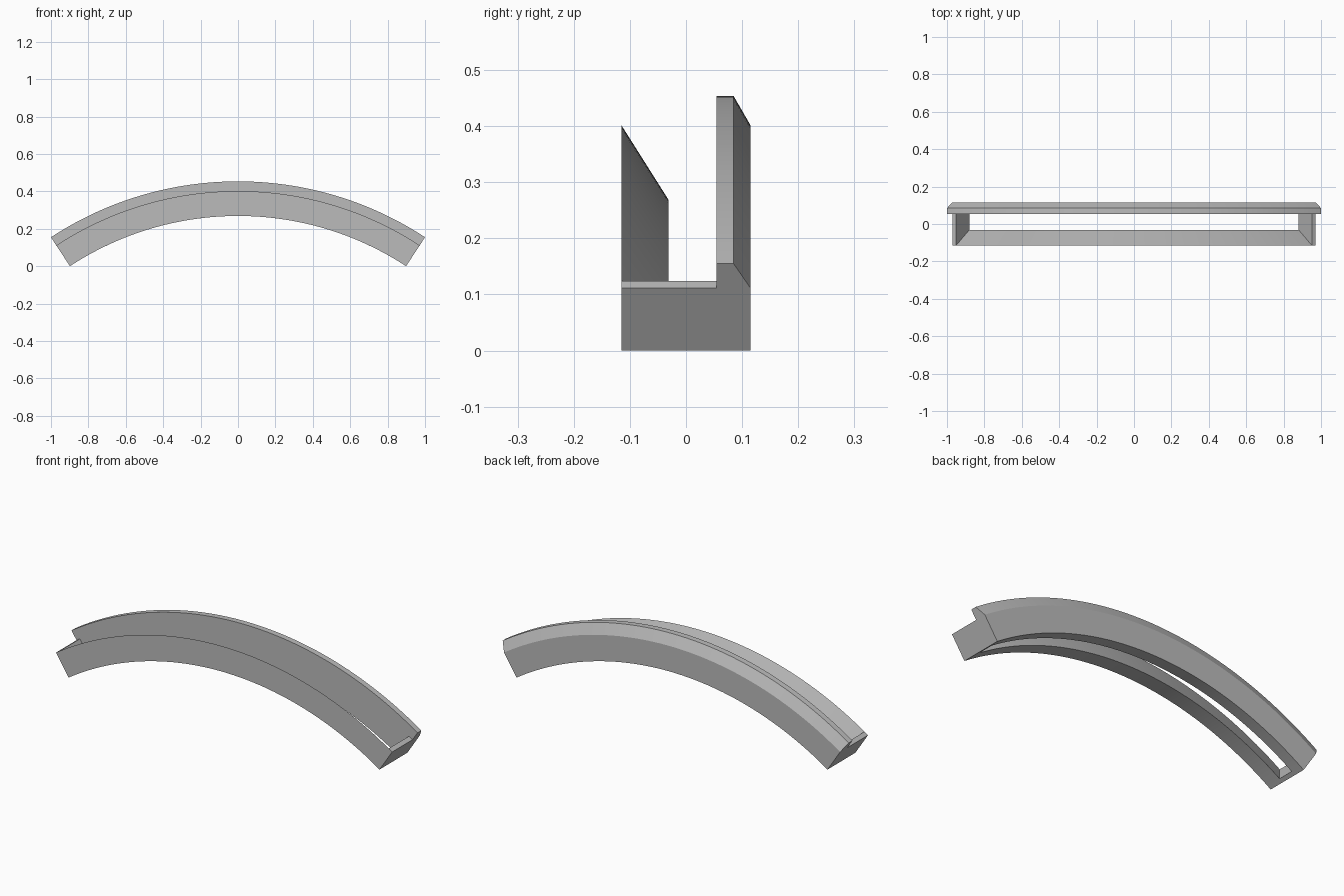
import bpy, bmesh, math

if "Cube" in bpy.data.objects:
    bpy.data.objects.remove(bpy.data.objects["Cube"], do_unlink=True)

R_IN, R_MID, R_OUT = 1.638, 1.771, 1.823
END = math.asin(1 / R_OUT)          # half angle of the arch
WALL = 0.0135                       # angular thickness of the end walls
CENTRE_Z = -R_IN * math.cos(END)
FRONT, LIP, RAIL, BEVEL, BACK = -0.115, -0.031, 0.054, 0.085, 0.115

grey = bpy.data.materials.new("plain_grey")
grey.use_nodes = True
colour = (0.5, 0.5, 0.5, 1)
grey.diffuse_color = colour
grey.node_tree.nodes["Principled BSDF"].inputs["Base Color"].default_value = colour


def sweep(name, profile, start, stop, steps):
    """Sweep a (y, radius) profile along the arch between two angles."""
    bm = bmesh.new()
    rings = []
    for i in range(steps + 1):
        a = start + (stop - start) * i / steps
        rings.append([bm.verts.new((r * math.sin(a), y, CENTRE_Z + r * math.cos(a)))
                      for y, r in profile])
    n = len(profile)
    for p, q in zip(rings, rings[1:]):
        for j in range(n):
            k = (j + 1) % n
            bm.faces.new((p[j], p[k], q[k], q[j]))
    bm.faces.new(rings[0])
    bm.faces.new(rings[-1])
    bmesh.ops.recalc_face_normals(bm, faces=bm.faces[:])
    mesh = bpy.data.meshes.new(name)
    bm.to_mesh(mesh)
    bm.free()
    mesh.materials.append(grey)
    ob = bpy.data.objects.new(name, mesh)
    bpy.context.collection.objects.link(ob)
    bpy.ops.object.select_all(action="DESELECT")
    ob.select_set(True)
    bpy.context.view_layer.objects.active = ob
    bpy.ops.object.shade_smooth_by_angle(angle=math.radians(25))


# Tall back rail with a bevelled rear top edge
sweep("back_rail", [(RAIL, R_IN), (RAIL, R_OUT), (BEVEL, R_OUT), (BACK, R_MID), (BACK, R_IN)],
      -END, END, 64)

# Wedge-shaped front rail sloping down to the open slot
sweep("front_rail", [(FRONT, R_IN), (FRONT, R_MID), (LIP, R_IN)], WALL - END, END - WALL, 64)

# Thin walls joining the rails at both ends
wall = [(FRONT, R_IN), (FRONT, R_MID), (RAIL, R_MID), (RAIL, R_IN)]
sweep("left_end_wall", wall, END - WALL, END, 1)
sweep("right_end_wall", wall, -END, WALL - END, 1)
